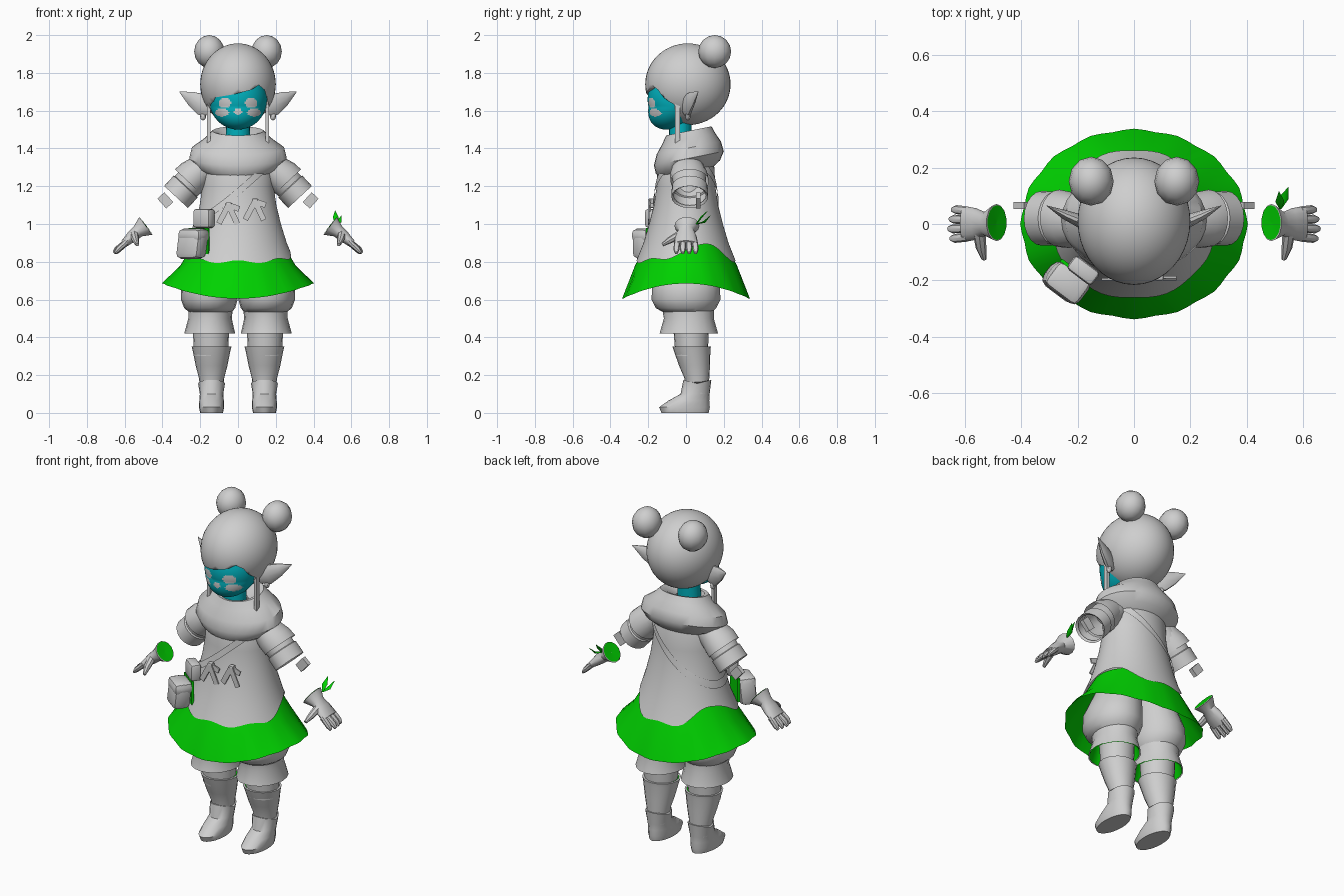
import bpy, bmesh, math
from mathutils import Vector, Matrix

if "Cube" in bpy.data.objects:
    bpy.data.objects.remove(bpy.data.objects["Cube"], do_unlink=True)


def material(name, rgb):
    m = bpy.data.materials.new(name)
    m.use_nodes = True
    m.diffuse_color = (*rgb, 1)
    m.node_tree.nodes["Principled BSDF"].inputs["Base Color"].default_value = (*rgb, 1)
    return m


GREY = material("plain_grey", (0.62, 0.62, 0.62))
GREEN = material("leaf_green", (0.0, 0.65, 0.0))
TEAL = material("teal_skin", (0.0, 0.43, 0.5))


def finish(name, bm, mat):
    """Turn a bmesh into a shaded object."""
    bmesh.ops.recalc_face_normals(bm, faces=bm.faces)
    me = bpy.data.meshes.new(name)
    bm.to_mesh(me)
    bm.free()
    ob = bpy.data.objects.new(name, me)
    bpy.context.collection.objects.link(ob)
    me.materials.append(mat)
    bpy.ops.object.select_all(action='DESELECT')
    ob.select_set(True)
    bpy.context.view_layer.objects.active = ob
    bpy.ops.object.shade_smooth_by_angle(angle=math.radians(40))
    return ob


def loft(name, rings, mat=GREY, n=20, axis=None, caps=False, move=None):
    """Skin a row of ellipses (x, y, z, rx, ry), optionally square to an axis."""
    bm = bmesh.new()
    rot = Vector(axis).to_track_quat('Z', 'Y') if axis else Matrix.Identity(3)
    rows = []
    for x, y, z, rx, ry in rings:
        row = []
        for i in range(n):
            a = math.tau * i / n
            p = Vector((x, y, z)) + rot @ Vector((rx * math.cos(a), ry * math.sin(a), 0))
            row.append(bm.verts.new(move(p, a, len(rows)) if move else p))
        rows.append(row)
    for low, high in zip(rows, rows[1:]):
        for i in range(n):
            j = (i + 1) % n
            bm.faces.new((low[i], low[j], high[j], high[i]))
    if caps:
        bm.faces.new(rows[0][::-1])
        bm.faces.new(rows[-1])
    return finish(name, bm, mat)


def ball(name, centre, radii, mat=GREY, u=24, v=16):
    bm = bmesh.new()
    bmesh.ops.create_uvsphere(bm, u_segments=u, v_segments=v, radius=1)
    bmesh.ops.transform(bm, matrix=Matrix.Translation(centre) @ Matrix.Diagonal((*radii, 1)), verts=bm.verts)
    return finish(name, bm, mat)


def box(name, centre, size, mat=GREY, axis='Z', turn=0, bevel=0):
    bm = bmesh.new()
    bmesh.ops.create_cube(bm, size=1)
    bmesh.ops.scale(bm, vec=size, verts=bm.verts)
    if bevel:
        bmesh.ops.bevel(bm, geom=bm.edges[:], offset=bevel, segments=2, affect='EDGES', profile=0.5)
    place = Matrix.Translation(centre) @ Matrix.Rotation(math.radians(turn), 4, axis)
    bmesh.ops.transform(bm, matrix=place, verts=bm.verts)
    return finish(name, bm, mat)


# Face, with the jaw pushed forward and painted eyes, cheeks and nose
face = ball("face", (0, -0.055, 1.66), (0.153, 0.148, 0.16), TEAL, 112, 80)
for v in face.data.vertices:
    v.co.y -= max(0, 1.62 - v.co.z) * 0.4
face.data.materials.append(GREY)
for p in face.data.polygons:
    x, y, z = p.center
    eye = ((abs(x) - 0.07) / 0.034) ** 2 + ((z - 1.64) / 0.026) ** 2 < 1
    cheek = ((abs(x) - 0.085) / 0.036) ** 2 + ((z - 1.59) / 0.022) ** 2 < 1
    nose = (x / 0.02) ** 2 + ((z - 1.595) / 0.018) ** 2 < 1
    if y < -0.08 and (eye or cheek or nose):
        p.material_index = 1
loft("neck", [(0, -0.03, 1.38, 0.07, 0.06), (0, -0.03, 1.56, 0.06, 0.06)], TEAL)

# Hair cap with a swept opening cut out for the face
hair = ball("hair", (0, 0.01, 1.74), (0.2, 0.226, 0.216), GREY, 40, 28)
outline = [(-0.135, 1.4), (0.15, 1.4), (0.16, 1.64), (0.14, 1.71), (0.11, 1.735),
           (0.07, 1.71), (-0.03, 1.685), (-0.12, 1.67), (-0.14, 1.62)]
bm = bmesh.new()
front = bm.faces.new([bm.verts.new((x, -0.5, z)) for x, z in outline])
side = bmesh.ops.extrude_face_region(bm, geom=[front])["geom"]
bmesh.ops.translate(bm, vec=(0, 0.44, 0), verts=[g for g in side if isinstance(g, bmesh.types.BMVert)])
cutter = finish("face_opening", bm, GREY)
cutter.hide_render = True
cut = hair.modifiers.new("opening", 'BOOLEAN')
cut.operation, cut.object, cut.solver = 'DIFFERENCE', cutter, 'EXACT'
bpy.context.view_layer.objects.active = hair
bpy.ops.object.modifier_apply(modifier="opening")
bpy.data.objects.remove(cutter, do_unlink=True)


# Tunic half-widths at a given height
PROFILE = [(0.80, 0.30, 0.265), (0.90, 0.258, 0.225), (1.0, 0.227, 0.195),
           (1.1, 0.203, 0.17), (1.2, 0.188, 0.155), (1.3, 0.185, 0.15), (1.4, 0.13, 0.11)]


def torso(z):
    for (z0, a0, b0), (z1, a1, b1) in zip(PROFILE, PROFILE[1:]):
        if z <= z1:
            t = (z - z0) / (z1 - z0)
            return a0 + t * (a1 - a0), b0 + t * (b1 - b0)
    return PROFILE[-1][1:]


def tunic_hem(p, a, row):
    """Raise the hem into a notch behind each hip."""
    if row == 0:
        notch = max(0, 0.89 * abs(math.cos(a)) + 0.45 * math.sin(a)) ** 9
        p.z += 0.085 * notch + 0.025 * abs(math.cos(a)) ** 3 + 0.008 * math.cos(8 * a)
        rx, ry = torso(p.z)
        p.x, p.y = rx * math.cos(a), ry * math.sin(a)
    return p


def skirt_hem(p, a, row):
    if row == 0:
        ripple = 1 + 0.01 * math.cos(16 * a)
        p.x, p.y = p.x * ripple, p.y * ripple
        p.z -= 0.08 * math.sin(a) ** 2
    return p


def strap_path(p, a, row):
    z = 1.17 + 0.17 * math.cos(a) + (row - 0.5) * 0.045
    rx, ry = torso(z)
    return Vector(((rx + 0.008) * math.cos(a), (ry + 0.008) * math.sin(a), z))


def cowl_tilt(p, a, row):
    p.z += 0.2 * p.y
    return p


# Clothes on the body
loft("tunic", [(0, 0, z, a, b) for z, a, b in PROFILE], n=64, move=tunic_hem)
loft("skirt", [(0, 0, 0.685, 0.4, 0.335), (0, 0, 0.78, 0.305, 0.27), (0, 0, 0.9, 0.235, 0.205)],
     GREEN, 64, move=skirt_hem)
loft("shoulder_strap", [(0, 0, 0, 1, 1), (0, 0, 1, 1, 1)], n=48, move=strap_path)
loft("cowl", [(0, 0, 1.27, 0.17, 0.14), (0, 0.01, 1.30, 0.225, 0.17), (0, 0.015, 1.345, 0.258, 0.185),
              (0, 0.015, 1.40, 0.245, 0.17), (0, 0.015, 1.45, 0.175, 0.14), (0, 0.015, 1.49, 0.135, 0.12),
              (0, 0.01, 1.485, 0.11, 0.1), (0, -0.02, 1.45, 0.068, 0.06)], n=32, move=cowl_tilt)

# Ribbon bows on the chest
for x, z in ((-0.05, 1.1), (0.09, 1.12)):
    box("bow_knot", (x, -0.185, z), (0.03, 0.03, 0.03), bevel=0.006)
    for turn, length in ((-70, 0.06), (-25, 0.11), (28, 0.11)):
        t = math.radians(turn)
        drop = Vector((-math.sin(t), -0.3, -math.cos(t))) * length / 2
        box("bow_ribbon", Vector((x, -0.18, z)) + drop, (0.03, 0.008, length), axis='Y', turn=turn)

# Belt bag and pouch
bag = box("bag", (-0.242, -0.208, 0.895), (0.15, 0.1, 0.16), turn=-37, bevel=0.03)
for v in bag.data.vertices:
    v.co.x -= (0.895 - v.co.z) * 0.12
box("bag_flap", (-0.235, -0.21, 0.94), (0.145, 0.105, 0.07), turn=-37, bevel=0.025)
box("bag_lining", (-0.207, -0.167, 0.91), (0.13, 0.012, 0.14), GREEN, turn=-37)
box("pouch", (-0.18, -0.165, 1.03), (0.11, 0.06, 0.1), turn=-37, bevel=0.015)

for s, label in ((1, "left_"), (-1, "right_")):
    # Hair bun, side lock, pointed ear and earring
    ball(label + "bun", (s * 0.152, 0.152, 1.913), (0.08, 0.087, 0.087), u=12, v=8)
    box(label + "side_lock", (s * 0.155, -0.045, 1.55), (0.018, 0.026, 0.24))
    loft(label + "ear", [(s * 0.14, -0.01, 1.615, 0.015, 0.045), (s * 0.19, 0.01, 1.632, 0.024, 0.06),
                         (s * 0.25, 0.035, 1.665, 0.016, 0.038), (s * 0.31, 0.065, 1.7, 0.001, 0.002)],
         n=10, axis=(s * 0.145, 0.065, 0.06), caps=True)
    ball(label + "earring", (s * 0.185, 0.01, 1.57), (0.016, 0.014, 0.022), u=8, v=6)

    # Sleeve, shoulder flap and arm plate
    down = (s * 0.68, 0, -0.73)
    loft(label + "sleeve", [(s * 0.14, 0.01, 1.32, 0.08, 0.07), (s * 0.22, 0.015, 1.255, 0.09, 0.085),
                            (s * 0.275, 0.02, 1.2, 0.085, 0.08), (s * 0.278, 0.02, 1.197, 0.095, 0.086),
                            (s * 0.328, 0.02, 1.143, 0.097, 0.086), (s * 0.32, 0.02, 1.15, 0.085, 0.075)],
         axis=down)
    loft(label + "shoulder_flap", [(s * 0.17, 0.01, 1.31, 0.08, 0.075), (s * 0.23, 0.015, 1.26, 0.1, 0.092),
                                   (s * 0.265, 0.02, 1.225, 0.102, 0.094)], axis=down)
    box(label + "arm_plate", (s * 0.385, 0.065, 1.125), (0.05, 0.025, 0.07), axis='Y', turn=s * 42)

    # Gloved hand with a lined cuff
    reach = (s * 0.1, 0, -0.075)
    loft(label + "glove", [(s * 0.488, 0.005, 0.99, 0.066, 0.06), (s * 0.528, 0, 0.963, 0.042, 0.036),
                           (s * 0.56, 0, 0.935, 0.056, 0.032), (s * 0.605, 0, 0.895, 0.064, 0.021)],
         n=14, axis=reach, caps=True)
    loft(label + "glove_lining", [(s * 0.486, 0.005, 0.992, 0.062, 0.057), (s * 0.488, 0.005, 0.99, 0.001, 0.001)],
         GREEN, 14, reach)
    for k in range(4):
        y = (k - 1.5) * 0.031
        tip = 0.66 - 0.008 * abs(k - 1.2)
        loft(label + "finger", [(s * 0.59, y, 0.905, 0.016, 0.017), (s * (tip - 0.015), y * 1.1, 0.865, 0.016, 0.015),
                                (s * tip, y * 1.1, 0.847, 0.009, 0.008)], n=8, axis=reach, caps=True)
    loft(label + "thumb", [(s * 0.55, -0.03, 0.945, 0.023, 0.022), (s * 0.543, -0.085, 0.915, 0.019, 0.018),
                           (s * 0.533, -0.125, 0.89, 0.009, 0.009)], n=8, axis=(0, -0.9, -0.5), caps=True)

    # Bloomers, knee and flared cuff with green lining
    loft(label + "bloomer", [(s * 0.145, 0.01, 0.53, 0.11, 0.125), (s * 0.15, 0, 0.555, 0.135, 0.16),
                             (s * 0.152, 0, 0.6, 0.15, 0.182), (s * 0.15, 0, 0.67, 0.15, 0.18),
                             (s * 0.12, 0, 0.8, 0.12, 0.15)], caps=True)
    cuff = [(s * 0.15, 0.015, 0.42, 0.135, 0.155), (s * 0.148, 0.015, 0.5, 0.115, 0.132),
            (s * 0.145, 0.01, 0.555, 0.118, 0.137)]
    loft(label + "cuff", cuff)
    loft(label + "cuff_lining", [(x, y, z, a - 0.006, b - 0.006) for x, y, z, a, b in cuff], GREEN)
    loft(label + "knee", [(s * 0.143, 0.03, 0.3, 0.09, 0.085), (s * 0.143, 0.025, 0.54, 0.1, 0.1)])

    # Boot shaft with lined top, then the shoe with a pointed collar
    loft(label + "boot", [(s * 0.14, 0.06, 0.1, 0.06, 0.062), (s * 0.14, 0.058, 0.18, 0.066, 0.065),
                          (s * 0.14, 0.045, 0.25, 0.084, 0.082), (s * 0.14, 0.032, 0.33, 0.1, 0.097),
                          (s * 0.14, 0.03, 0.352, 0.106, 0.102), (s * 0.14, 0.03, 0.352, 0.095, 0.09)])
    loft(label + "boot_lining", [(s * 0.14, 0.03, 0.348, 0.098, 0.094), (s * 0.14, 0.03, 0.349, 0.08, 0.08)], GREEN)
    loft(label + "shoe", [(s * 0.14, -0.005, 0, 0.06, 0.125), (s * 0.14, -0.008, 0.03, 0.067, 0.134),
                          (s * 0.14, 0.015, 0.065, 0.065, 0.108), (s * 0.14, 0.048, 0.1, 0.062, 0.077),
                          (s * 0.14, 0.06, 0.155, 0.071, 0.074)], caps=True,
         move=lambda p, a, row: p + Vector((0, 0, 0.02 * abs(math.sin(a)) if row == 4 else 0)))

# Leaves tied at the left wrist
for x, y, z in ((0.515, 0.115, 1.07), (0.548, 0.13, 1.045)):
    loft("wrist_leaf", [(0.52, 0.055, 1.0, 0.004, 0.003), ((x + 0.52) / 2, y - 0.035, z - 0.035, 0.016, 0.005),
                        (x, y, z, 0.001, 0.001)], GREEN, 8, (x - 0.52, 0.065, 0.06), caps=True)
